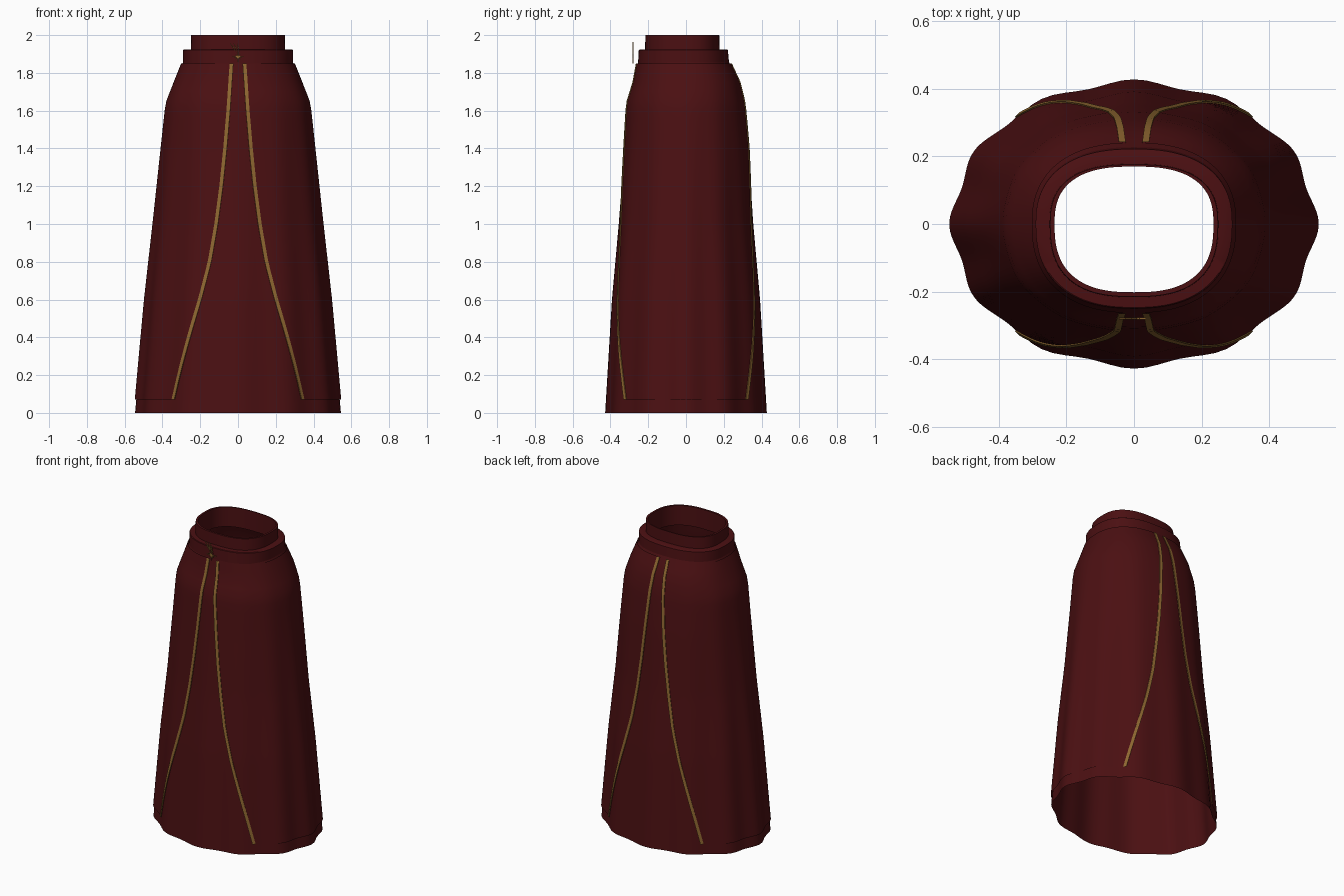
import bpy
import bmesh
from math import acos, cos, sin, pi, hypot

if "Cube" in bpy.data.objects:
    bpy.data.objects.remove(bpy.data.objects["Cube"])


def material(name, rgb):
    m = bpy.data.materials.new(name)
    m.use_nodes = True
    m.diffuse_color = (*rgb, 1)
    bsdf = m.node_tree.nodes["Principled BSDF"]
    bsdf.inputs["Base Color"].default_value = (*rgb, 1)
    bsdf.inputs["Roughness"].default_value = 0.8
    return m


RED = material("dark red cloth", (0.07, 0.005, 0.006))
GOLD = material("old gold", (0.27, 0.135, 0.03))

# Skirt outline: height, half width, front depth, back depth, fold depth, squareness
PROFILE = [
    (0.00, 0.545, 0.428, 0.428, 0.018, 2.0),
    (0.60, 0.490, 0.392, 0.392, 0.015, 2.0),
    (1.00, 0.445, 0.356, 0.356, 0.010, 2.0),
    (1.40, 0.402, 0.325, 0.330, 0.006, 2.1),
    (1.64, 0.376, 0.307, 0.305, 0.003, 2.2),
    (1.75, 0.333, 0.272, 0.278, 0.001, 2.3),
    (1.87, 0.285, 0.250, 0.222, 0.000, 2.4),
]
# Front opening: height, half width
OPENING = [(0.07, 0.347), (0.2, 0.312), (0.4, 0.256), (0.6, 0.2), (0.8, 0.15),
           (1.0, 0.115), (1.2, 0.088), (1.4, 0.067), (1.6, 0.05), (1.85, 0.033)]


def sample(table, z):
    for a, b in zip(table, table[1:]):
        if z <= b[0]:
            break
    f = (z - a[0]) / (b[0] - a[0])
    return [p + (q - p) * f for p, q in zip(a, b)][1:]


def oval(t, z, rx, front, back, fold=0, n=2.4):
    c, s = cos(t), sin(t)
    k = 1 - fold * (1 - cos(12 * t))
    x = rx * k * abs(c) ** (2 / n) * (1 if c > 0 else -1)
    y = k * abs(s) ** (2 / n) * (back if s > 0 else -front)
    return x, y, z


def cloth(t, z, off=0):
    rx, front, back, fold, n = sample(PROFILE, z)
    return oval(t, z, rx + off, front + off, back + off, fold, n)


def edge_angle(z):
    rx, _, _, _, n = sample(PROFILE, z)
    return acos((sample(OPENING, z)[0] / rx) ** (n / 2))


def loft(name, rows, mat, closed=True, angle=0.6):
    bm = bmesh.new()
    grid = [[bm.verts.new(p) for p in row] for row in rows]
    count = len(rows[0])
    for low, high in zip(grid, grid[1:]):
        for i in range(count if closed else count - 1):
            j = (i + 1) % count
            bm.faces.new((low[i], low[j], high[j], high[i]))
    me = bpy.data.meshes.new(name)
    bm.to_mesh(me)
    bm.free()
    me.materials.append(mat)
    ob = bpy.data.objects.new(name, me)
    bpy.context.collection.objects.link(ob)
    bpy.ops.object.select_all(action='DESELECT')
    ob.select_set(True)
    bpy.context.view_layer.objects.active = ob
    bpy.ops.object.shade_smooth_by_angle(angle=angle)
    return ob


def heights(low, high, count):
    return [low + (high - low) * i / count for i in range(count + 1)]


TURN = [2 * pi * i / 96 for i in range(96)]

# Underskirt
loft("underskirt", [[cloth(t, z) for t in TURN] for z in heights(0, 1.87, 34)], RED)

# Overskirt side panels with curved edges, and the gold trim along them
levels = heights(0.07, 1.85, 36)
for side, sx in (("left", 1), ("right", -1)):
    rows = []
    for z in levels:
        a = edge_angle(z)
        row = [cloth(a * u / 30, z, 0.008) for u in range(-30, 31)]
        rows.append([(sx * x, y, z) for x, y, z in row[::sx]])
    loft(side + "_overskirt_panel", rows, RED, closed=False)
    for face, sy in (("front", -1), ("back", 1)):
        rows = []
        for z in levels:
            a = sy * edge_angle(z)
            x, y, _ = cloth(a, z, 0.012)
            p, q = cloth(a - 0.02, z, 0.012), cloth(a + 0.02, z, 0.012)
            dx, dy = q[0] - p[0], q[1] - p[1]
            w = 0.01 / hypot(dx, dy)
            dx, dy = dx * w, dy * w
            nx, ny = dy * 0.5, -dx * 0.5
            strip = [(x - dx - nx, y - dy - ny), (x - dx, y - dy),
                     (x + dx, y + dy), (x + dx - nx, y + dy - ny)]
            rows.append([(sx * u, v, z) for u, v in strip[::sx]])
        loft(f"{side}_{face}_trim", rows, GOLD, closed=False)

# Waistband with a flat ledge on top
band = [(1.85, 0.291, 0.254, 0.228), (1.92, 0.291, 0.250, 0.222),
        (1.923, 0.287, 0.247, 0.218), (1.925, 0.245, 0.212, 0.173)]
loft("waistband", [[oval(t, *r) for t in TURN] for r in band], RED)

# Upright collar, open through the middle
collar = [(1.90, 0.250, 0.217, 0.178), (2.0, 0.248, 0.215, 0.176),
          (2.0, 0.235, 0.202, 0.170), (1.87, 0.235, 0.202, 0.170),
          (1.87, 0.280, 0.245, 0.217)]
loft("collar", [[oval(t, *r, n=2.6) for t in TURN] for r in collar], RED)


# Clasp: a small star with three fine strands above it
def spike(name, x0, z0, x1, z1, width):
    dx, dz = x1 - x0, z1 - z0
    k = width / hypot(dx, dz)
    mx, mz = (x0 + x1) / 2, (z0 + z1) / 2
    outline = [(x0, z0), (mx + dz * k, mz - dx * k), (x1, z1), (mx - dz * k, mz + dx * k)]
    bm = bmesh.new()
    front = bm.faces.new([bm.verts.new((x, -0.283, z)) for x, z in outline])
    made = bmesh.ops.extrude_face_region(bm, geom=[front])
    for v in made["geom"]:
        if isinstance(v, bmesh.types.BMVert):
            v.co.y += 0.006
    bmesh.ops.recalc_face_normals(bm, faces=bm.faces)
    me = bpy.data.meshes.new(name)
    bm.to_mesh(me)
    bm.free()
    me.materials.append(GOLD)
    bpy.context.collection.objects.link(bpy.data.objects.new(name, me))


for i in range(4):
    c, s = cos(i * pi / 4), sin(i * pi / 4)
    r = 0.036 if i % 2 == 0 else 0.022
    spike(f"clasp_star_{i}", -c * r, 1.885 - s * r, c * r, 1.885 + s * r, 0.005)
for i, x in enumerate((-0.045, -0.026, -0.007)):
    spike(f"clasp_strand_{i}", x * 0.4 + 0.012, 1.905, x, 1.963, 0.003)
